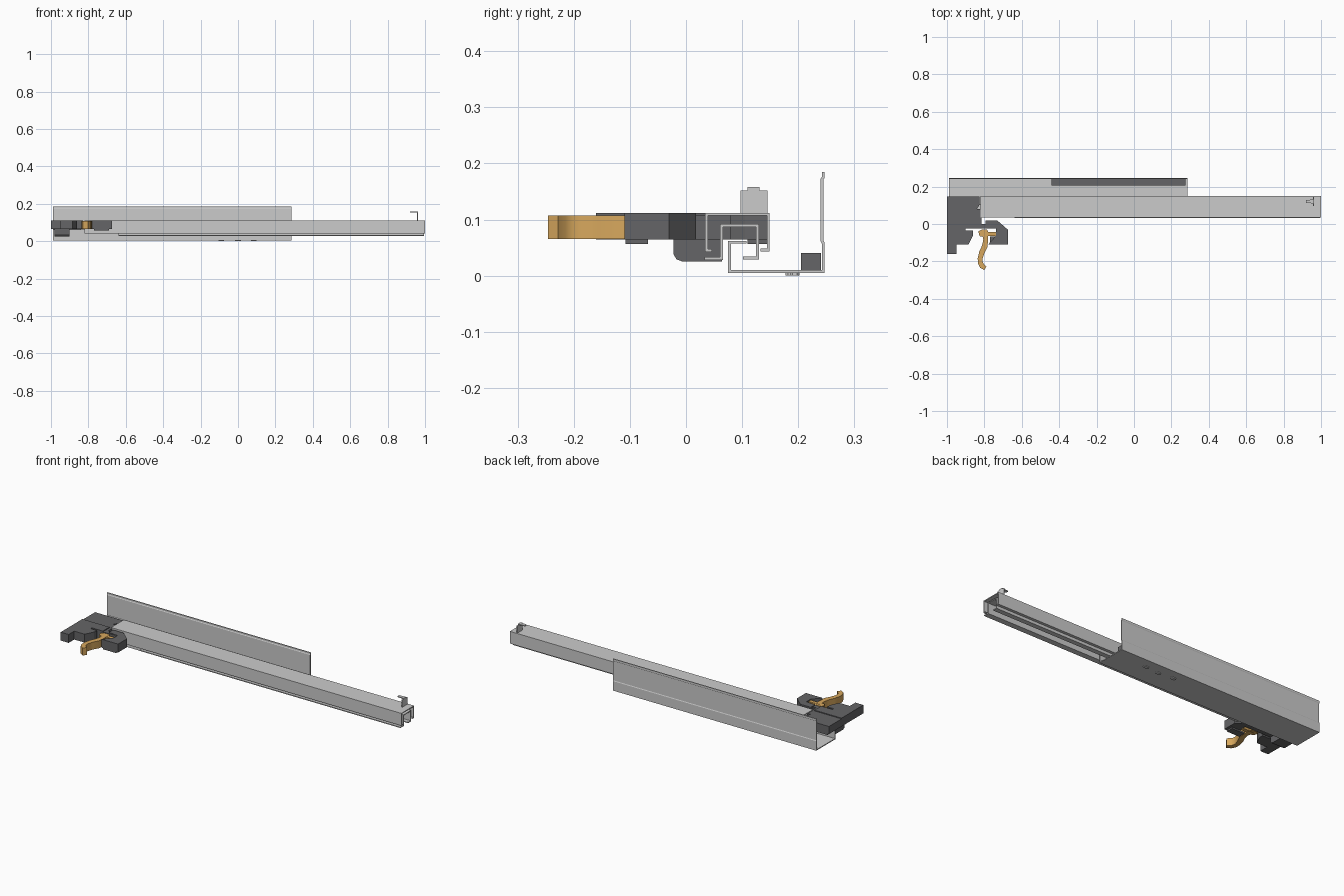
import bpy, bmesh
from mathutils import Vector


def material(name, color):
    m = bpy.data.materials.new(name)
    m.diffuse_color = color
    return m


DARK = material("dark_plastic", (0.13, 0.13, 0.135, 1))
ORANGE = material("orange_plastic", (0.68, 0.39, 0.11, 1))


def prism(name, outline, axis, lo, hi, mat=None):
    """Extrude a 2D outline: (y,z) along x, or (x,y) along z."""
    place = {"x": lambda p, t: (t, p[0], p[1]), "z": lambda p, t: (p[0], p[1], t)}[axis]
    bm = bmesh.new()
    a = [bm.verts.new(place(p, lo)) for p in outline]
    b = [bm.verts.new(place(p, hi)) for p in outline]
    n = len(outline)
    bm.faces.new(a)
    bm.faces.new(b[::-1])
    for i in range(n):
        j = (i + 1) % n
        bm.faces.new((a[i], b[i], b[j], a[j]))
    bmesh.ops.recalc_face_normals(bm, faces=bm.faces)
    bmesh.ops.triangulate(bm, faces=[f for f in bm.faces if len(f.verts) > 4])
    me = bpy.data.meshes.new(name)
    bm.to_mesh(me)
    bm.free()
    ob = bpy.data.objects.new(name, me)
    bpy.context.collection.objects.link(ob)
    if mat:
        me.materials.append(mat)
    return ob


def box(name, x, y, z, mat=None):
    return prism(name, [(x[0], y[0]), (x[1], y[0]), (x[1], y[1]), (x[0], y[1])], "z", *z, mat)


def ribbon(path, widths):
    """Closed outline of an open path, with mitred corners and a width per point."""
    pts = [Vector(p) for p in path]
    left, right = [], []
    for i, p in enumerate(pts):
        dirs = []
        if i > 0:
            dirs.append((p - pts[i - 1]).normalized())
        if i < len(pts) - 1:
            dirs.append((pts[i + 1] - p).normalized())
        norms = [Vector((-d.y, d.x)) for d in dirs]
        m = sum(norms, Vector((0, 0))).normalized()
        off = m * (widths[i] / 2 / m.dot(norms[0]))
        left.append(p + off)
        right.append(p - off)
    return left + right[::-1]


def rail(name, path, lo, hi, t=0.005):
    return prism(name, ribbon(path, [t] * len(path)), "x", lo, hi)


# Three nested sheet metal rails
rail("cabinet_rail", [(0.108, 0.0595), (0.0775, 0.0595), (0.0775, 0.0075),
                      (0.2445, 0.0075), (0.2445, 0.058), (0.2425, 0.062),
                      (0.2425, 0.172), (0.2445, 0.175), (0.2445, 0.185)], -0.99, 0.285)
rail("middle_rail", [(0.033, 0.0305), (0.063, 0.0305), (0.063, 0.0895),
                     (0.1275, 0.0895), (0.1275, 0.0315), (0.102, 0.0315)], -0.64, 0.995)
rail("drawer_rail", [(0.046, 0.0445), (0.0365, 0.0445), (0.0365, 0.1095),
                     (0.1465, 0.1095), (0.1465, 0.0455), (0.133, 0.0455)], -0.82, 1.0)

# Rear hook: stepped upright plate with a forward tongue
prism("hook_plate", [(0.097, 0.11), (0.145, 0.11), (0.145, 0.152), (0.131, 0.152),
                     (0.131, 0.158), (0.11, 0.158), (0.11, 0.152), (0.097, 0.152)],
      "x", 0.956, 0.962)
prism("hook_tongue", [(0.92, 0.113), (0.957, 0.11), (0.957, 0.131), (0.92, 0.128)],
      "z", 0.153, 0.158)

# Damper strip inside the cabinet rail, and rivets beneath it
box("damper_strip", (-0.44, 0.275), (0.205, 0.241), (0.01, 0.04), DARK)
for i, (x, y) in enumerate([(-0.09, 0.194), (0.0, 0.186), (0.085, 0.194)]):
    w, h = 0.015, 0.0085
    prism(f"rivet_{i}", [(x - w, y - h * .5), (x - w * .7, y - h), (x + w * .7, y - h),
                         (x + w, y - h * .5), (x + w, y + h * .5), (x + w * .7, y + h),
                         (x - w * .7, y + h), (x - w, y + h * .5)], "z", 0.0, 0.006)

# Locking clip: plate, bridge and latch block as one outline
clip = [(-1.0, 0.148), (-0.825, 0.148), (-0.825, 0.105), (-0.84, 0.08), (-0.815, 0.08),
        (-0.815, 0.0), (-0.795, 0.0), (-0.795, 0.018), (-0.73, 0.018), (-0.675, -0.03),
        (-0.675, -0.11), (-0.78, -0.11), (-0.738, -0.062), (-0.738, -0.025),
        (-0.90, -0.025), (-0.90, -0.036), (-0.86, -0.036), (-0.86, -0.06),
        (-0.885, -0.11), (-0.95, -0.11), (-0.95, -0.16), (-1.0, -0.16)]
prism("locking_clip", clip, "z", 0.064, 0.107, DARK)
prism("clip_cover", [(-1, -0.16), (-0.95, -0.16), (-0.95, -0.11), (-0.885, -0.11),
                     (-0.86, -0.06), (-0.86, -0.036), (-0.9, -0.036), (-0.9, -0.025),
                     (-0.83, -0.025), (-0.83, 0.035), (-1, 0.035)], "z", 0.106, 0.1115, DARK)
prism("latch_cover", [(-0.795, -0.02), (-0.738, -0.025), (-0.738, -0.062), (-0.78, -0.11),
                      (-0.675, -0.11), (-0.675, -0.03), (-0.73, 0.018), (-0.795, 0.018)],
      "z", 0.106, 0.1115, DARK)
prism("clip_foot", [(-0.022, 0.066), (-0.022, 0.038), (-0.017, 0.029), (-0.006, 0.025),
                    (0.064, 0.025), (0.064, 0.066)], "x", -0.98, -0.90, DARK)
box("clip_pad", (-0.77, -0.69), (-0.108, -0.068), (0.056, 0.065), DARK)
box("clip_rear_pad", (-0.99, -0.84), (0.11, 0.147), (0.056, 0.065), DARK)

# Curved release lever with a pivot arm
path = [(-0.797, -0.045), (-0.793, -0.085), (-0.798, -0.12), (-0.814, -0.152),
        (-0.823, -0.185), (-0.822, -0.207), (-0.813, -0.224), (-0.795, -0.237)]
lever = prism("release_lever", ribbon(path, [0.03, 0.025, 0.03, 0.028, 0.025, 0.026, 0.027, 0.022]),
              "z", 0.065, 0.107, ORANGE)
prism("lever_pivot", [(-0.833, -0.04), (-0.815, -0.03), (-0.785, -0.03), (-0.78, -0.044),
                      (-0.737, -0.044), (-0.737, -0.064), (-0.778, -0.064),
                      (-0.80, -0.07), (-0.825, -0.065)], "z", 0.066, 0.106, ORANGE)
for p in lever.data.polygons:
    p.use_smooth = abs(p.normal.z) < 0.5
bpy.ops.object.select_all(action="DESELECT")
bpy.context.view_layer.objects.active = lever
lever.select_set(True)
bpy.ops.object.shade_smooth_by_angle()
